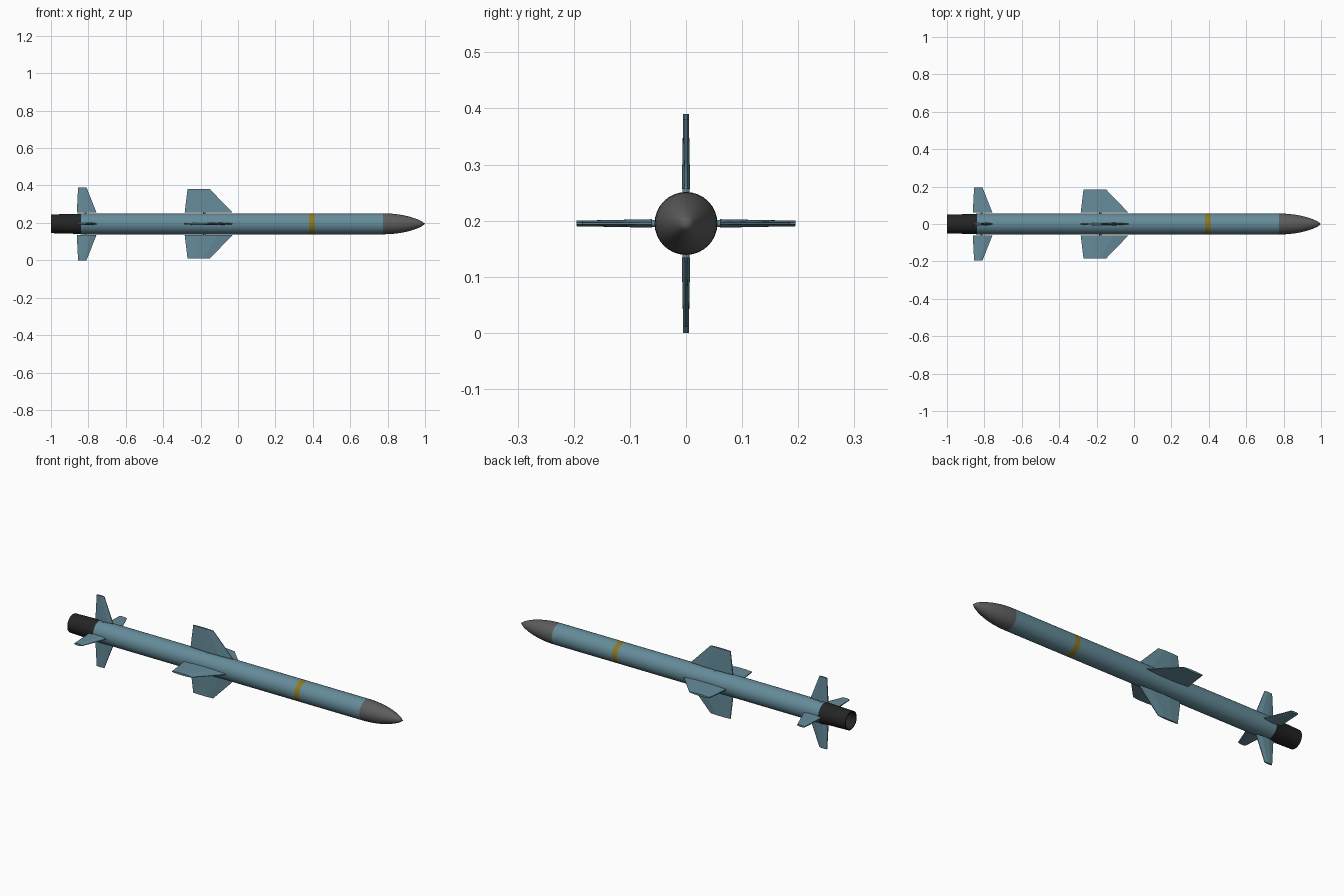
import bpy, bmesh, math
from mathutils import Matrix, Vector

cube = bpy.data.objects.get("Cube")
if cube:
    bpy.data.objects.remove(cube)

AXIS_Z = 0.195
R = 0.056
SIDES = 32


def material(name, rgb):
    mat = bpy.data.materials.new(name)
    mat.use_nodes = True
    mat.diffuse_color = (*rgb, 1)
    mat.node_tree.nodes["Principled BSDF"].inputs["Base Color"].default_value = (*rgb, 1)
    return mat


BLUE = material("blue grey paint", (0.13, 0.26, 0.32))
GREY = material("nose grey", (0.11, 0.11, 0.11))
BLACK = material("nozzle black", (0.018, 0.018, 0.018))
YELLOW = material("band yellow", (0.26, 0.19, 0.015))


def finish(name, bm, mat, smooth=False):
    bmesh.ops.recalc_face_normals(bm, faces=bm.faces)
    mesh = bpy.data.meshes.new(name)
    bm.to_mesh(mesh)
    bm.free()
    mesh.materials.append(mat)
    obj = bpy.data.objects.new(name, mesh)
    bpy.context.collection.objects.link(obj)
    obj.location.z = AXIS_Z
    if smooth:
        bpy.ops.object.select_all(action='DESELECT')
        obj.select_set(True)
        bpy.context.view_layer.objects.active = obj
        bpy.ops.object.shade_smooth_by_angle(angle=math.radians(35))
    return obj


def lathe(name, profile, mat):
    """Spin a list of (x, radius) points around the long axis."""
    bm = bmesh.new()
    verts = [bm.verts.new((x, 0, r)) for x, r in profile]
    edges = [bm.edges.new(pair) for pair in zip(verts, verts[1:])]
    bmesh.ops.spin(bm, geom=verts + edges, cent=(0, 0, 0), axis=(1, 0, 0),
                   angle=math.tau, steps=SIDES, use_merge=True)
    bmesh.ops.remove_doubles(bm, verts=bm.verts, dist=1e-5)
    return finish(name, bm, mat, smooth=True)


# Body tubes and coloured band
lathe("rear_body", [(-0.84, 0), (-0.84, R), (0.38, R)], BLUE)
lathe("yellow_band", [(0.38, R), (0.41, R)], YELLOW)
lathe("front_body", [(0.41, R), (0.775, R)], BLUE)

# Rounded pointed nose
steps = [i / 12 for i in range(13)]
lathe("nose_cone", [(0.775 + 0.225 * t, R * (1 - t * t) ** 0.75) for t in steps], GREY)

# Hollow tapered nozzle
lathe("nozzle", [(-0.84, R), (-0.85, 0.054), (-1, 0.05), (-1, 0.045),
                 (-0.9, 0.04), (-0.9, 0)], BLACK)


def fin_set(name, outline, ridge, pivot_x):
    """Four fins: a bevelled-section blade standing just off the body on a pivot.

    outline: root rear, root front, tip front, tip rear as (x, radius)
    ridge: fraction of the chord taken by each bevelled edge
    """
    (rr, rf, tf, tr) = [Vector((x, 0, r)) for x, r in outline]
    for label, turn in zip(("top", "right", "bottom", "left"), range(4)):
        bm = bmesh.new()
        rings = []
        for rear, front, half in ((rr, rf, 0.0075), (tr, tf, 0.005)):
            ring = []
            for t, w in ((0, 0.45), (ridge, 1), (1 - ridge, 1), (1, 0.3)):
                ring.append(rear.lerp(front, t) + Vector((0, half * w, 0)))
            ring += [Vector((p.x, -p.y, p.z)) for p in reversed(ring)]
            rings.append([bm.verts.new(p) for p in ring])
        root, tip = rings
        bm.faces.new(root)
        bm.faces.new(tip)
        n = len(root)
        for i in range(n):
            j = (i + 1) % n
            bm.faces.new((root[i], root[j], tip[j], tip[i]))
        # Pivot between blade and body
        bmesh.ops.create_cone(bm, cap_ends=True, segments=12, radius1=0.006,
                              radius2=0.006, depth=0.03,
                              matrix=Matrix.Translation((pivot_x, 0, R)))
        bmesh.ops.rotate(bm, verts=bm.verts, cent=(0, 0, 0),
                         matrix=Matrix.Rotation(turn * math.pi / 2, 3, 'X'))
        finish(f"{label}_{name}", bm, BLUE)


fin_set("wing", [(-0.285, 0.061), (-0.03, 0.061), (-0.15, 0.185), (-0.27, 0.185)], 0.3, -0.18)
fin_set("tail_fin", [(-0.862, 0.061), (-0.757, 0.061), (-0.81, 0.195), (-0.855, 0.195)], 0.3, -0.815)
